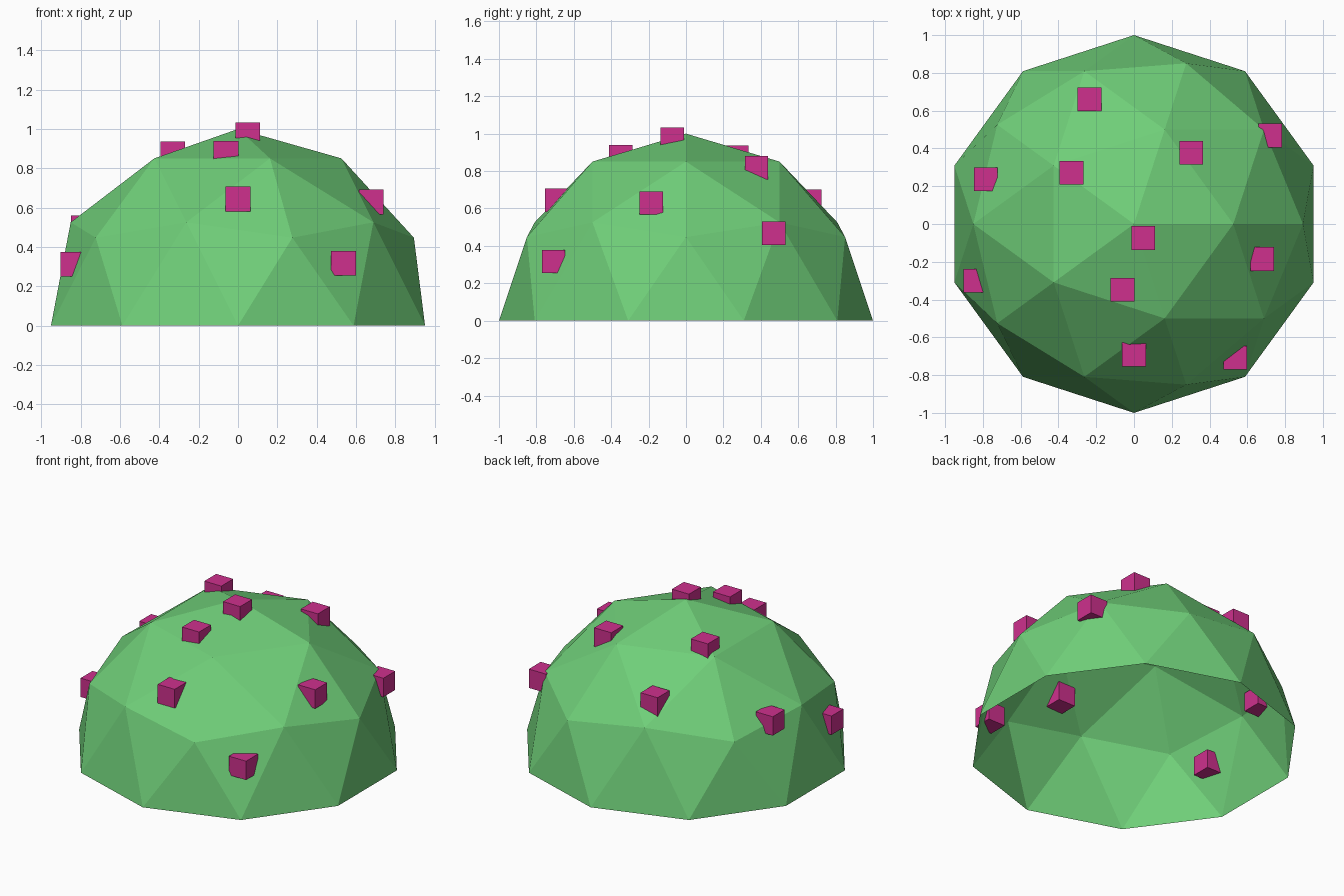
import bpy, bmesh
from mathutils import Vector
from mathutils.bvhtree import BVHTree

if "Cube" in bpy.data.objects:
    bpy.data.objects.remove(bpy.data.objects["Cube"])


def material(name, color):
    m = bpy.data.materials.new(name)
    m.diffuse_color = (*color, 1)
    m.use_nodes = True
    m.node_tree.nodes["Principled BSDF"].inputs["Base Color"].default_value = m.diffuse_color
    return m


def add_object(name, bm, mat):
    mesh = bpy.data.meshes.new(name)
    bm.to_mesh(mesh)
    mesh.materials.append(mat)
    obj = bpy.data.objects.new(name, mesh)
    bpy.context.collection.objects.link(obj)
    return obj


green = material("green", (0.16, 0.62, 0.19))
magenta = material("magenta", (0.62, 0.03, 0.27))

# dome: open upper half of a low-poly icosphere
bm = bmesh.new()
bmesh.ops.create_icosphere(bm, subdivisions=2, radius=1)
low = [v for v in bm.verts if v.co.z < -0.01]
bmesh.ops.delete(bm, geom=low, context='VERTS')
surface = BVHTree.FromBMesh(bm)
add_object("dome", bm, green)
bm.free()

# small upright cubes scattered over the dome, centred on its surface
spots = [
    (0.05, -0.075, 0.975), (-0.06, -0.345, 0.868), (0.0, -0.69, 0.643),
    (0.53, -0.70, 0.313), (0.685, -0.187, 0.635), (-0.835, -0.30, 0.31),
    (-0.80, 0.243, 0.512), (-0.33, 0.268, 0.865), (-0.235, 0.66, 0.638),
    (0.315, 0.385, 0.836), (0.72, 0.468, 0.467),
]
for i, spot in enumerate(spots):
    bm = bmesh.new()
    bmesh.ops.create_cube(bm, size=0.125)
    cube = add_object(f"surface_cube_{i + 1}", bm, magenta)
    cube.location = surface.find_nearest(Vector(spot))[0]
    bm.free()
